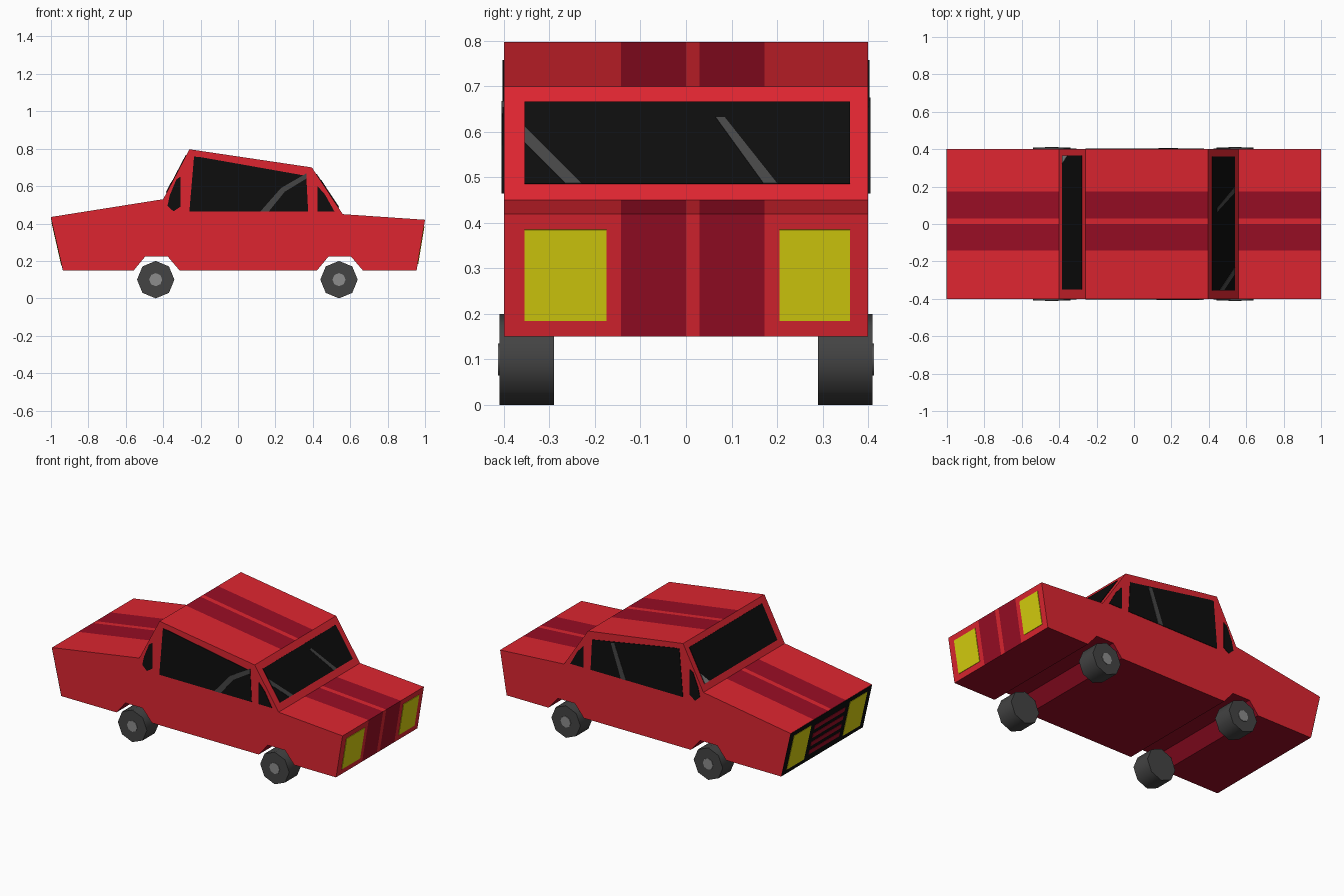
import bpy, bmesh, math
from mathutils import Vector, Matrix

if "Cube" in bpy.data.objects:
    bpy.data.objects.remove(bpy.data.objects["Cube"])


def material(name, hex_code):
    def lin(c):
        c /= 255
        return c / 12.92 if c < 0.04045 else ((c + 0.055) / 1.055) ** 2.4
    m = bpy.data.materials.new(name)
    rgb = [lin(int(hex_code[i:i + 2], 16)) for i in (0, 2, 4)]
    m.diffuse_color = (*rgb, 1)
    m.use_nodes = True
    m.node_tree.nodes["Principled BSDF"].inputs["Base Color"].default_value = m.diffuse_color
    return m


RED = material("body red", "dd2530")
STRIPE = material("dark red", "980d24")
GLASS = material("black glass", "0d0d0d")
GLINT = material("glass glint", "454545")
YELLOW = material("lamp yellow", "d8d00e")
TYRE = material("tyre grey", "434343")
HUB = material("hub grey", "8c8c8c")


def finish(name, bm, *mats):
    bmesh.ops.recalc_face_normals(bm, faces=bm.faces)
    me = bpy.data.meshes.new(name)
    bm.to_mesh(me)
    bm.free()
    for m in mats:
        me.materials.append(m)
    ob = bpy.data.objects.new(name, me)
    bpy.context.collection.objects.link(ob)
    return ob


def prism(pts, vec):
    """Extrude a flat outline along vec."""
    bm = bmesh.new()
    face = bm.faces.new([bm.verts.new(p) for p in pts])
    ext = bmesh.ops.extrude_face_region(bm, geom=[face], use_keep_orig=True)
    verts = [g for g in ext["geom"] if isinstance(g, bmesh.types.BMVert)]
    bmesh.ops.translate(bm, verts=verts, vec=vec)
    return bm


def side_plate(name, outline, mat, side, thick=0.003):
    bm = prism([(x, side * 0.4, z) for x, z in outline], (0, side * thick, 0))
    finish(name, bm, mat)


def slope_plate(name, low, high, outline, mat, thick=0.003):
    """Plate on the sloping face between two profile points; outline is (y, z)."""
    (xa, za), (xb, zb) = low, high
    n = Vector((zb - za, 0, xa - xb)).normalized()
    if n.x * xa < 0:
        n = -n
    pts = [(xa + (xb - xa) * (z - za) / (zb - za), y, z) for y, z in outline]
    finish(name, prism(pts, n * thick), mat)


def rect(y0, y1, z0, z1):
    return [(y0, z0), (y1, z0), (y1, z1), (y0, z1)]


# Body: side profile with wheel arches, pulled across the width
nose_lo, nose_hi = (-0.935, 0.15), (-1, 0.435)
wind_lo, wind_hi = (-0.40, 0.53), (-0.26, 0.797)
rear_hi, rear_lo = (0.395, 0.70), (0.56, 0.45)
tail_hi, tail_lo = (1, 0.42), (0.955, 0.15)
profile = [nose_hi, wind_lo, wind_hi, rear_hi, rear_lo, tail_hi, tail_lo]
for cx in (0.545, -0.435):
    profile += [(cx + dx, z) for dx, z in
                ((0.122, 0.15), (0.058, 0.225), (-0.06, 0.225), (-0.122, 0.15))]
profile.append(nose_lo)
body = prism([(x, -0.4, z) for x, z in profile], (0, 0.8, 0))
for y in (-0.143, 0, 0.03, 0.173):
    bmesh.ops.bisect_plane(body, geom=body.verts[:] + body.edges[:] + body.faces[:],
                           plane_co=(0, y, 0), plane_no=(0, 1, 0))
bmesh.ops.recalc_face_normals(body, faces=body.faces)
# Racing stripes on roof, lids and tail; dark underside
for f in body.faces:
    c, n = f.calc_center_median(), f.normal
    striped = (-0.143 < c.y < 0 or 0.03 < c.y < 0.173) and (n.z > 0.9 or n.x > 0.9)
    f.material_index = int(striped or n.z < -0.4)
finish("body", body, RED, STRIPE)

# Side windows with glints
for side, tag in ((-1, "front"), (1, "back")):
    side_plate("door_window_" + tag, [(-0.26, 0.465), (-0.235, 0.758), (-0.2, 0.755),
               (0.365, 0.655), (0.375, 0.465)], GLASS, side)
    side_plate("small_window_right_" + tag, [(0.425, 0.465), (0.425, 0.6), (0.465, 0.555),
               (0.515, 0.465)], GLASS, side)
    side_plate("small_window_left_" + tag, [(-0.345, 0.465), (-0.377, 0.495), (-0.365, 0.55),
               (-0.33, 0.635), (-0.308, 0.65), (-0.308, 0.49)], GLASS, side)
side_plate("door_glint_front", [(0.12, 0.465), (0.165, 0.465), (0.25, 0.57), (0.365, 0.64),
           (0.365, 0.668), (0.23, 0.59)], GLINT, -1, 0.005)
side_plate("door_glint_back", [(0.13, 0.465), (0.165, 0.465), (0.235, 0.67), (0.21, 0.675)],
           GLINT, 1, 0.005)

# Windscreen and rear window
slope_plate("windscreen", wind_lo, wind_hi, rect(-0.35, 0.365, 0.565, 0.765), GLASS)
slope_plate("windscreen_glint", wind_lo, wind_hi,
            [(0.365, 0.565), (0.365, 0.62), (0.32, 0.565)], HUB, 0.005)
slope_plate("rear_window", rear_lo, rear_hi, rect(-0.355, 0.36, 0.485, 0.665), GLASS)
slope_plate("rear_glint_a", rear_lo, rear_hi,
            [(-0.355, 0.575), (-0.355, 0.61), (-0.23, 0.485), (-0.265, 0.485)], GLINT, 0.005)
slope_plate("rear_glint_b", rear_lo, rear_hi,
            [(0.065, 0.63), (0.085, 0.63), (0.2, 0.485), (0.17, 0.485)], GLINT, 0.005)

# Tail lamps
for y0, y1 in ((-0.355, -0.175), (0.205, 0.36)):
    slope_plate("tail_lamp", tail_lo, tail_hi, rect(y0, y1, 0.185, 0.385), YELLOW)

# Nose: black panel, headlamps and grille bars
slope_plate("nose_panel", nose_lo, nose_hi, rect(-0.4, 0.4, 0.152, 0.433), GLASS, 0.002)
for s in (-1, 1):
    slope_plate("headlamp", nose_lo, nose_hi,
                rect(s * 0.19, s * 0.36, 0.18, 0.405), YELLOW, 0.004)
for i in range(4):
    z = 0.195 + i * 0.055
    slope_plate("grille_bar", nose_lo, nose_hi, rect(-0.15, 0.15, z, z + 0.028), STRIPE, 0.004)

# Wheels: eight-sided, with a hub on the outside
for x in (-0.44, 0.54):
    for s in (-1, 1):
        for name, r, y, depth, mat in (("wheel", 0.1, 0.35, 0.12, TYRE),
                                       ("hub", 0.035, 0.41, 0.006, HUB)):
            bm = bmesh.new()
            bmesh.ops.create_cone(bm, cap_ends=True, segments=8, radius1=r, radius2=r,
                                  depth=depth, matrix=Matrix.Translation((x, s * y, 0.1))
                                  @ Matrix.Rotation(math.pi / 2, 4, "X"))
            ob = finish(name, bm, mat)
            bpy.ops.object.select_all(action="DESELECT")
            ob.select_set(True)
            bpy.context.view_layer.objects.active = ob
            bpy.ops.object.shade_smooth_by_angle(angle=math.radians(60))
